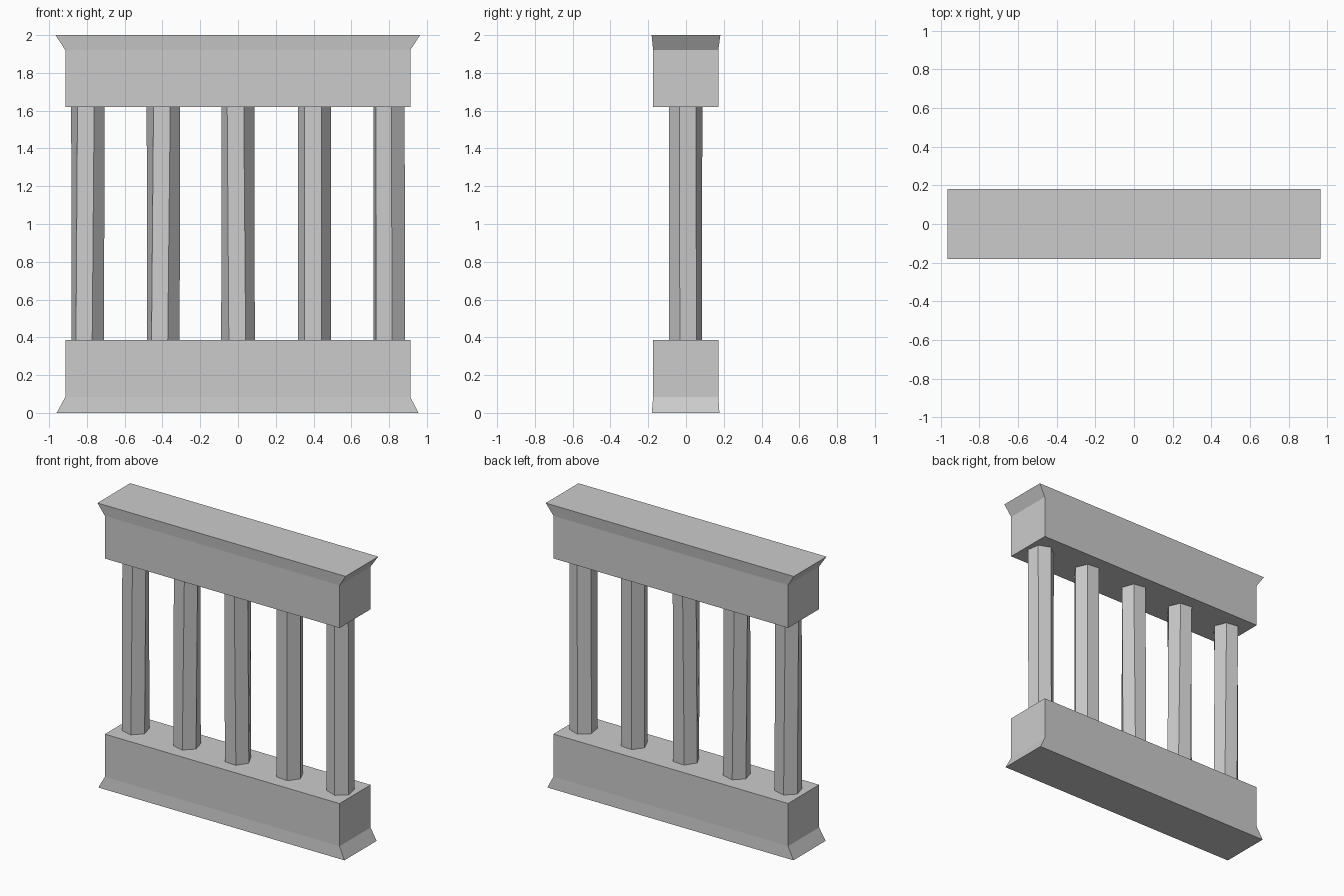
import bpy, bmesh, math

if "Cube" in bpy.data.objects:
    bpy.data.objects.remove(bpy.data.objects["Cube"])


def loft(name, rings):
    """Skin a stack of equal-length rings and cap both ends."""
    bm = bmesh.new()
    loops = [[bm.verts.new(p) for p in ring] for ring in rings]
    n = len(loops[0])
    for a, b in zip(loops, loops[1:]):
        for i in range(n):
            j = (i + 1) % n
            bm.faces.new((a[i], a[j], b[j], b[i]))
    bm.faces.new(loops[0][::-1])
    bm.faces.new(loops[-1])
    bmesh.ops.recalc_face_normals(bm, faces=bm.faces)
    mesh = bpy.data.meshes.new(name)
    bm.to_mesh(mesh)
    bm.free()
    obj = bpy.data.objects.new(name, mesh)
    bpy.context.collection.objects.link(obj)
    return obj


def rect(x0, x1, y0, y1, z):
    return [(x0, y0, z), (x1, y0, z), (x1, y1, z), (x0, y1, z)]


def hexagon(cx, radius, turn, z):
    angles = [math.radians(60 * k + turn) for k in range(6)]
    return [(cx + radius * math.cos(a), -0.002 + radius * math.sin(a), z) for a in angles]


BODY = (-0.914, 0.912, -0.174, 0.171)

# Bottom rail with flared foot
loft("bottom_rail", [rect(-0.96, 0.955, -0.181, 0.177, 0),
                     rect(*BODY, 0.085), rect(*BODY, 0.385)])

# Top rail with flared lip
loft("top_rail", [rect(*BODY, 1.62), rect(*BODY, 1.92),
                  rect(-0.966, 0.964, -0.182, 0.182, 2.0)])

# Slightly twisted six-sided balusters: x centre, bottom turn, top turn
balusters = [(-0.795, -15, -8), (-0.395, -15, -6), (0.0, -3, -10),
             (0.405, -6, -6), (0.8, -20, -22)]
for i, (cx, low, high) in enumerate(balusters, 1):
    loft(f"baluster_{i}", [hexagon(cx, 0.089, low, 0.385),
                           hexagon(cx, 0.089, high, 1.62)])
